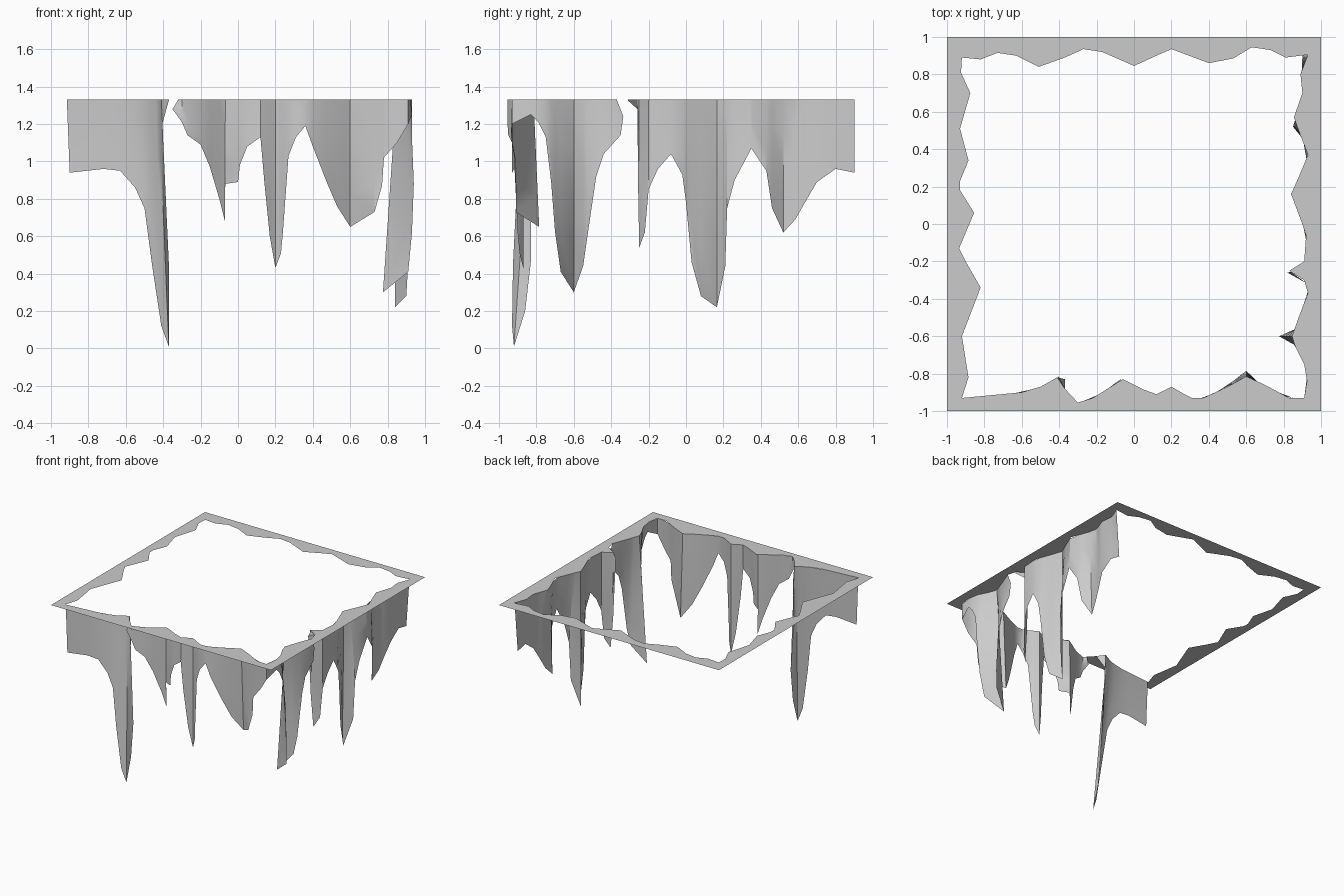
import bpy, bmesh

TOP = 1.33

# Wavy inner rim of each side: (position along side, signed distance from centre)
BACK = [(-.92,.89),(-.82,.88),(-.73,.915),(-.63,.90),(-.51,.84),(-.37,.89),(-.27,.935),
        (-.17,.92),(0,.845),(.12,.90),(.2,.935),(.4,.86),(.53,.885),(.63,.945),(.73,.93),
        (.81,.89),(.93,.905)]
LEFT = [(-.93,-.92),(-.82,-.885),(-.6,-.92),(-.34,-.82),(-.2,-.9),(-.13,-.935),(.06,-.855),
        (.18,-.93),(.23,-.93),(.34,-.885),(.51,-.93),(.7,-.875),(.81,-.925),(.89,-.92)]
FRONT = [(-.92,-.93),(-.6,-.9),(-.5,-.87),(-.41,-.82),(-.37,-.88),(-.3,-.955),(-.22,-.93),
         (-.06,-.83),(.05,-.885),(.12,-.91),(.2,-.87),(.27,-.91),(.31,-.93),(.37,-.93),
         (.5,-.87),(.6,-.815),(.7,-.86),(.83,-.93),(.91,-.93)]
RIGHT = [(-.93,.91),(-.84,.925),(-.75,.91),(-.65,.86),(-.6,.845),(-.5,.88),(-.37,.93),(-.3,.91),
         (-.25,.83),(-.2,.91),(-.06,.92),(.0,.9),(.16,.84),(.25,.88),(.37,.93),(.5,.88),
         (.57,.855),(.7,.9),(.8,.89),(.905,.93)]

def along_x(s, d, z): return (s, d, z)
def along_y(s, d, z): return (d, s, z)

def rim(side, s):
    """Rim distance at position s."""
    if s <= side[0][0]: return side[0][1]
    for (a, da), (b, db) in zip(side, side[1:]):
        if s <= b:
            return da + (db - da) * (s - a) / (b - a)
    return side[-1][1]

def finish(bm, name):
    bmesh.ops.remove_doubles(bm, verts=bm.verts, dist=.0005)
    bmesh.ops.recalc_face_normals(bm, faces=bm.faces)
    me = bpy.data.meshes.new(name)
    bm.to_mesh(me); bm.free()
    ob = bpy.data.objects.new(name, me)
    bpy.context.collection.objects.link(ob)
    bpy.ops.object.select_all(action='DESELECT')
    ob.select_set(True)
    bpy.context.view_layer.objects.active = ob
    bpy.ops.object.shade_smooth_by_angle(angle=.45)

def grid(bm, cols):
    """Skin neighbouring columns of points with quads."""
    vs = [[bm.verts.new(p) for p in c] for c in cols]
    for a, b in zip(vs, vs[1:]):
        for i in range(len(a) - 1):
            bm.faces.new((a[i], a[i+1], b[i+1], b[i]))

# Flat snow border
bm = bmesh.new()
for side, place in ((BACK, along_x), (LEFT, along_y), (FRONT, along_x), (RIGHT, along_y)):
    edge = 1 if side[0][1] > 0 else -1
    cols = []
    for i, (s, d) in enumerate(side):
        o = -1 if i == 0 else 1 if i == len(side) - 1 else s
        cols.append((place(s, d, TOP), place(o, edge, TOP)))
    grid(bm, cols)
finish(bm, "snow_border")

def curtain(name, side, place, cols, rows=4):
    """Hanging sheet; cols = (position, bottom z, bottom distance[, top position])."""
    bm = bmesh.new()
    pts = []
    for c in cols:
        s, z, d = c[:3]
        ts = c[3] if len(c) > 3 else s
        td = rim(side, ts)
        col = []
        for i in range(rows + 1):
            t = i / rows
            col.append(place(ts + (s-ts)*t, td + (d-td)*t, TOP + (z-TOP)*t))
        pts.append(col)
    grid(bm, pts)
    finish(bm, name)

# Front icicles
curtain("front_left_icicle", FRONT, along_x, [
    (-.9,.94,-.93,-.915),(-.72,.96,-.92),(-.63,.95,-.915),(-.55,.86,-.91),(-.5,.75,-.91),
    (-.46,.45,-.925,-.47),(-.41,.12,-.93,-.44),(-.37,.01,-.92,-.425),(-.37,.2,-.86,-.415),
    (-.37,.46,-.83,-.41),(-.4,.85,-.83,-.405),(-.405,1.2,-.81,-.4),(-.37,1.325,-.88)])
curtain("front_icicles", FRONT, along_x, [
    (-.35,1.28,-.95,-.32),(-.3,1.21,-.955),(-.27,1.14,-.95),(-.2,1.09,-.925),(-.15,.97,-.89),
    (-.1,.8,-.85),(-.07,.68,-.83),(-.068,.88,-.835),(0,.89,-.88),(.01,.98,-.885),
    (.05,1.08,-.9),(.12,1.13,-.915),(.14,.9,-.91),(.17,.6,-.89),(.2,.43,-.87),(.23,.51,-.89),
    (.24,.62,-.9),(.27,1.03,-.92),(.31,1.13,-.935),(.36,1.19,-.935),(.4,1.08,-.925),
    (.47,.9,-.88),(.53,.76,-.84),(.6,.65,-.785),(.73,.73,-.91),(.77,.87,-.91),(.78,1.02,-.915),
    (.85,1.1,-.93),(.91,1.2,-.93)])

# Right icicles
curtain("right_front_icicle", RIGHT, along_y, [
    (-.93,1.2,.91),(-.83,1.25,.93),(-.79,1.21,.93),(-.75,1.13,.93),(-.72,.88,.94),(-.70,.62,.93),
    (-.67,.41,.91),(-.6,.3,.775),(-.55,.44,.89),(-.53,.58,.91),(-.48,.92,.92),(-.44,1.04,.92),
    (-.35,1.14,.93,-.39),(-.335,1.24,.93,-.37)])
curtain("right_icicles", RIGHT, along_y, [
    (-.31,1.325,.91),(-.26,1.28,.82),(-.255,.8,.84),(-.25,.54,.86),(-.22,.62,.9,-.23),
    (-.2,.85,.91),(-.15,.96,.92),(-.08,1.04,.925),(-.02,.93,.925),(0,.78,.92),(.03,.46,.91),
    (.08,.28,.9),(.165,.22,.84),(.21,.44,.9),(.22,.75,.91),(.26,.9,.92),(.35,1.07,.93),
    (.43,.95,.92),(.46,.75,.9),(.52,.62,.85),(.585,.69,.87),(.63,.77,.88),(.7,.89,.9),
    (.8,.96,.9),(.9,.94,.9)])
